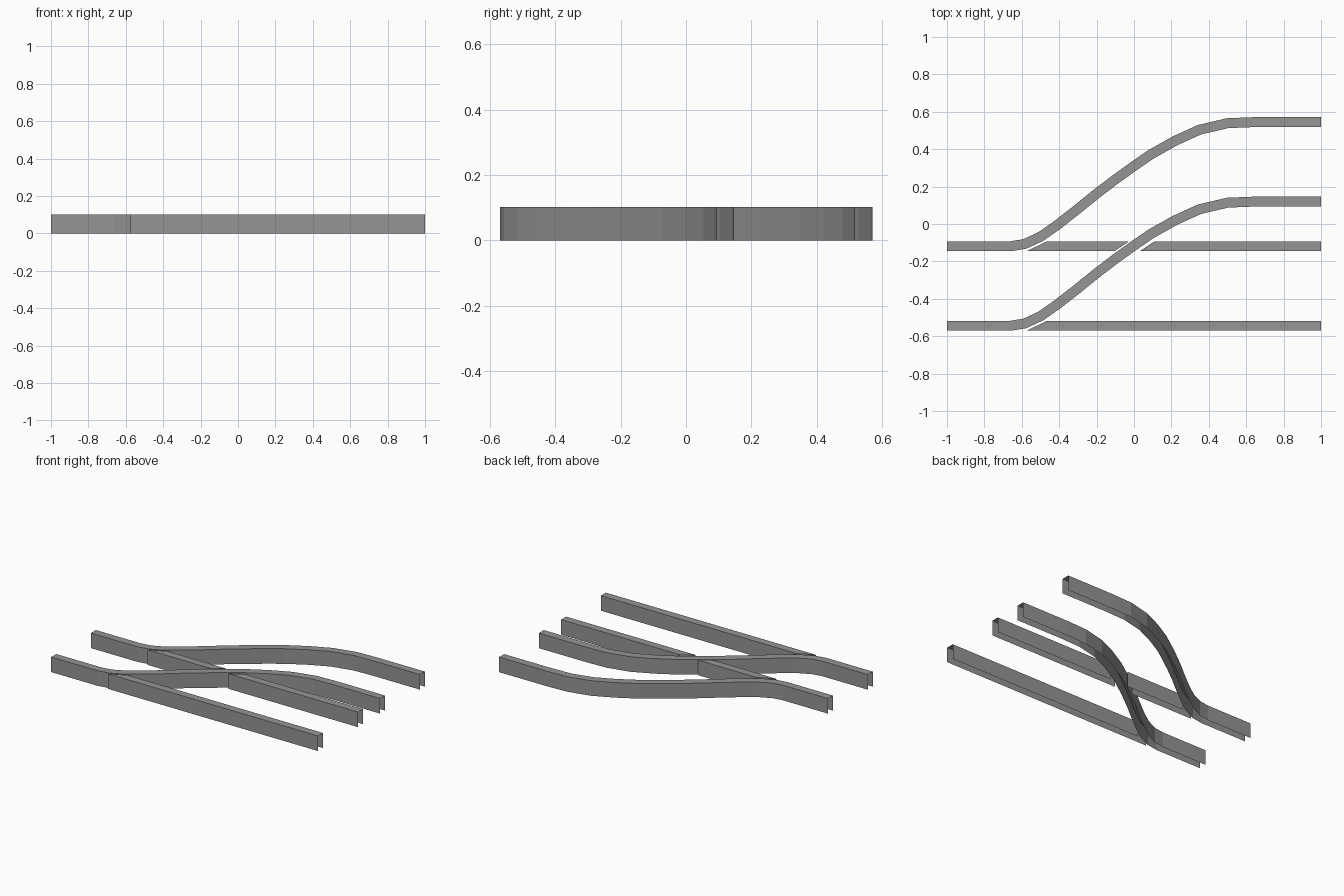
import bpy
import bmesh
from mathutils import Vector

if "Cube" in bpy.data.objects:
    bpy.data.objects.remove(bpy.data.objects["Cube"], do_unlink=True)

HALF_WIDTH = 0.0265
HEIGHT = 0.102
SPACING = 0.425
STRAIGHT_Y = -0.119

# Single steel colour
steel = bpy.data.materials.new("steel_grey")
steel.use_nodes = True
colour = (0.3, 0.3, 0.3, 1)
steel.diffuse_color = colour
steel.node_tree.nodes["Principled BSDF"].inputs["Base Color"].default_value = colour


def channel(name, left, right):
    """Open inverted-U channel between two matching edge paths."""
    bm = bmesh.new()
    rows = []
    for a, b in zip(left, right):
        section = [(a.x, a.y, 0), (a.x, a.y, HEIGHT), (b.x, b.y, HEIGHT), (b.x, b.y, 0)]
        rows.append([bm.verts.new(p) for p in section])
    for r, s in zip(rows, rows[1:]):
        for i in range(3):
            bm.faces.new((r[i], r[i + 1], s[i + 1], s[i]))
    # Outward normals: the top faces up
    if rows:
        bm.normal_update()
        bm.faces.ensure_lookup_table()
        if bm.faces[1].normal.z < 0:
            bmesh.ops.reverse_faces(bm, faces=bm.faces[:])
    mesh = bpy.data.meshes.new(name)
    bm.to_mesh(mesh)
    bm.free()
    mesh.materials.append(steel)
    obj = bpy.data.objects.new(name, mesh)
    bpy.context.collection.objects.link(obj)


def curved_rail(name, points):
    """Channel swept along a path with mitred joints."""
    pts = [Vector(p) for p in points]
    left, right = [], []
    for i, p in enumerate(pts):
        before = (p - pts[i - 1]).normalized() if i else (pts[1] - p).normalized()
        after = (pts[i + 1] - p).normalized() if i < len(pts) - 1 else before
        tangent = (before + after).normalized()
        side = Vector((-tangent.y, tangent.x)) * HALF_WIDTH / tangent.dot(before)
        left.append(p + side)
        right.append(p - side)
    channel(name, left, right)


def straight_rail(name, y, start, end):
    """Straight channel; start and end give (front x, back x) of slanted cuts."""
    back = [Vector((x[1], y + HALF_WIDTH)) for x in (start, end)]
    front = [Vector((x[0], y - HALF_WIDTH)) for x in (start, end)]
    channel(name, back, front)


# Diverging rails
path = [(-1, -0.119), (-0.66, -0.119), (-0.585, -0.107), (-0.5, -0.068),
        (-0.41, -0.005), (-0.31, 0.073), (-0.2, 0.162), (-0.1, 0.238),
        (0, 0.31), (0.09, 0.372), (0.22, 0.445), (0.35, 0.504),
        (0.5, 0.539), (0.65, 0.545), (1, 0.545)]
curved_rail("back_diverging_rail", path)
curved_rail("front_diverging_rail", [(x, y - SPACING) for x, y in path])

# Straight rails, cut clear of the diverging ones
switch_cut = (-0.575, -0.465)
rail_end = (1, 1)
straight_rail("front_straight_rail", STRAIGHT_Y - SPACING, switch_cut, rail_end)
straight_rail("back_straight_rail_near_switch", STRAIGHT_Y, switch_cut, (-0.105, -0.025))
straight_rail("back_straight_rail_past_crossing", STRAIGHT_Y, (0.03, 0.11), rail_end)
